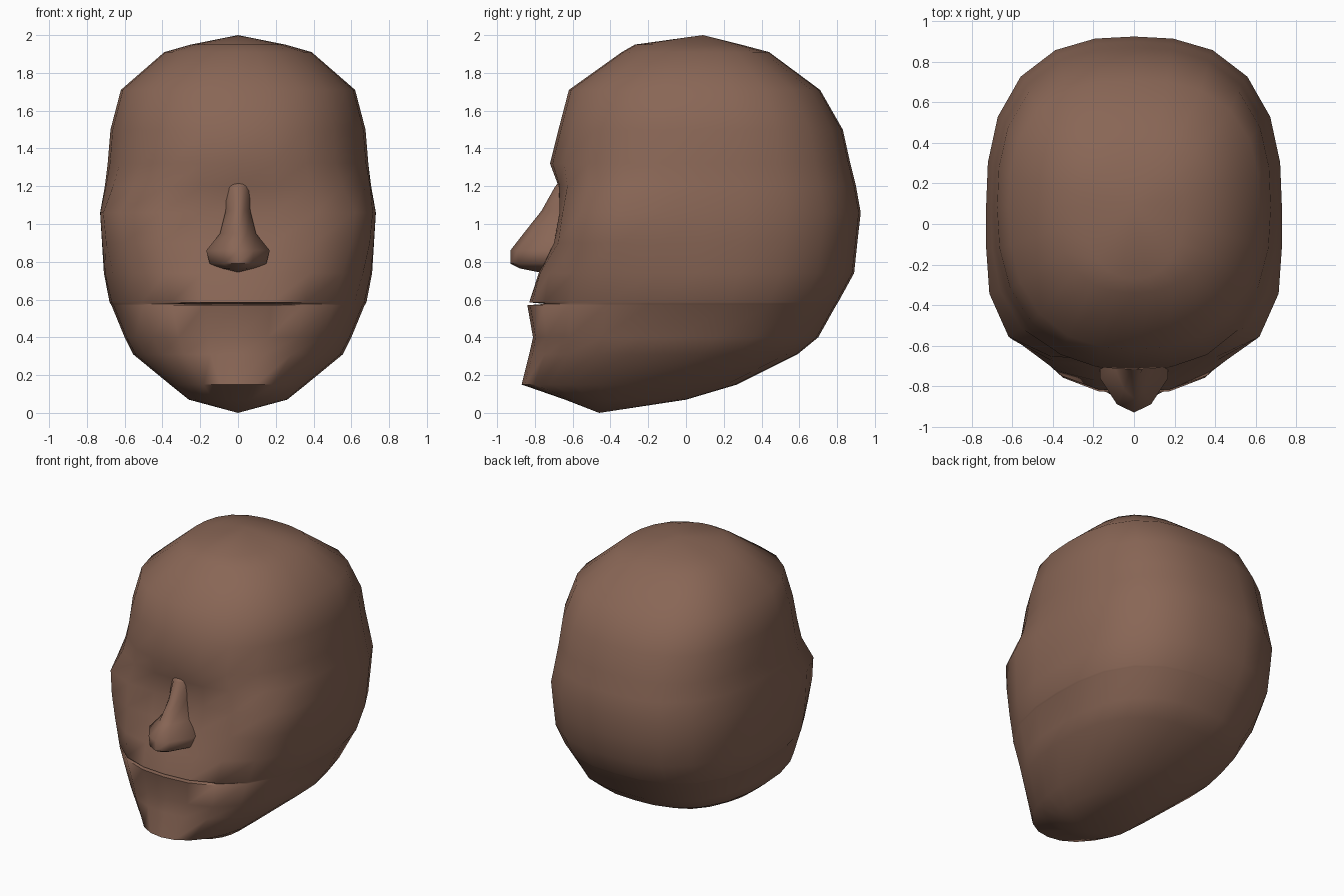
import bpy, bmesh, math

if "Cube" in bpy.data.objects:
    bpy.data.objects.remove(bpy.data.objects["Cube"])

skin = bpy.data.materials.new("brown_skin")
skin.diffuse_color = (0.25, 0.133, 0.092, 1)
skin.use_nodes = True
skin.node_tree.nodes["Principled BSDF"].inputs["Base Color"].default_value = skin.diffuse_color


def loft(name, rings, closed, top=None, bottom=None, angle=60):
    """Skin a stack of rings, with optional pole points at the ends."""
    bm = bmesh.new()
    rows = [[bm.verts.new(p) for p in r] for r in rings]
    n = len(rows[0])
    span = n if closed else n - 1
    for a, b in zip(rows, rows[1:]):
        for i in range(span):
            j = (i + 1) % n
            bm.faces.new((a[i], a[j], b[j], b[i]))
    for pole, row in ((top, rows[0]), (bottom, rows[-1])):
        if pole:
            v = bm.verts.new(pole)
            for i in range(span):
                bm.faces.new((v, row[i], row[(i + 1) % n]))
    bmesh.ops.recalc_face_normals(bm, faces=bm.faces[:])
    # an open shell may come out inside out: faces should look forward
    if not closed and sum(f.normal.y * f.calc_area() for f in bm.faces) > 0:
        bmesh.ops.reverse_faces(bm, faces=bm.faces[:])
    me = bpy.data.meshes.new(name)
    bm.to_mesh(me)
    bm.free()
    ob = bpy.data.objects.new(name, me)
    bpy.context.collection.objects.link(ob)
    me.materials.append(skin)
    bpy.ops.object.select_all(action='DESELECT')
    ob.select_set(True)
    bpy.context.view_layer.objects.active = ob
    bpy.ops.object.shade_smooth_by_angle(angle=math.radians(angle))
    return ob


def head_ring(z, front, back, w, mid, nf, nb=2.6, clamp=-9, seg=24):
    """Horizontal superellipse with its own front and back lengths."""
    pts = []
    for i in range(seg):
        a = 2 * math.pi * i / seg
        s, c = math.sin(a), math.cos(a)
        n = nf if c < 0 else nb
        # radial superellipse keeps the points evenly spread
        r = (abs(s) ** n + abs(c) ** n) ** (-1 / n)
        y = mid + r * c * ((back - mid) if c > 0 else (mid - front))
        pts.append((w * r * s, max(y, clamp), z))
    return pts


# head: z, front y, back y, half width, y of widest point, front squareness
head = [
    (1.95, -0.27, 0.29, 0.25, 0.08, 2.2),
    (1.91, -0.34, 0.44, 0.39, 0.08, 2.3),
    (1.71, -0.62, 0.71, 0.62, 0.08, 2.4),
    (1.50, -0.675, 0.83, 0.675, 0.08, 2.4),
    (1.32, -0.72, 0.87, 0.69, 0.08, 2.4),
    (1.20, -0.675, 0.90, 0.705, 0.08, 2.9),
    (1.06, -0.67, 0.925, 0.73, 0.08, 4.2),
    (0.90, -0.70, 0.907, 0.72, 0.08, 3.8),
    (0.74, -0.78, 0.89, 0.71, 0.06, 2.8),
    (0.585, -0.83, 0.805, 0.68, 0.03, 2.4),
    (0.577, -0.83, 0.80, 0.675, 0.03, 2.4, 2.6, -0.745),  # mouth slit
    (0.57, -0.84, 0.795, 0.67, 0.03, 2.4),
    (0.40, -0.81, 0.70, 0.60, -0.04, 2.4),
    (0.31, -0.83, 0.59, 0.555, -0.1, 2.2),
    (0.15, -0.87, 0.27, 0.36, -0.32, 2.1, 2.3),
    (0.07, -0.64, 0.0, 0.26, -0.36, 2.1, 2.2),
]
loft("head", [head_ring(*r) for r in head], True, (0, 0.09, 2.0), (0, -0.46, 0))


# nose: z, tip y, shoulder y, wing y, half width
nose = [
    (1.215, -0.68, -0.675, -0.66, 0.05),
    (1.195, -0.695, -0.685, -0.66, 0.062),
    (1.07, -0.765, -0.74, -0.68, 0.065),
    (0.95, -0.86, -0.82, -0.71, 0.095),
    (0.86, -0.93, -0.89, -0.76, 0.168),
    (0.79, -0.93, -0.89, -0.76, 0.15),
    (0.765, -0.88, -0.85, -0.75, 0.09),
]
rows = []
for z, tip, sh, wing, w in nose:
    half = [(w, -0.62), (w, wing), (w * 0.5, sh)]
    rows.append([(x, y, z) for x, y in half] + [(0, tip, z)]
                + [(-x, y, z) for x, y in reversed(half)])
loft("nose", rows, False, (0, -0.64, 1.218), (0, -0.78, 0.745))
